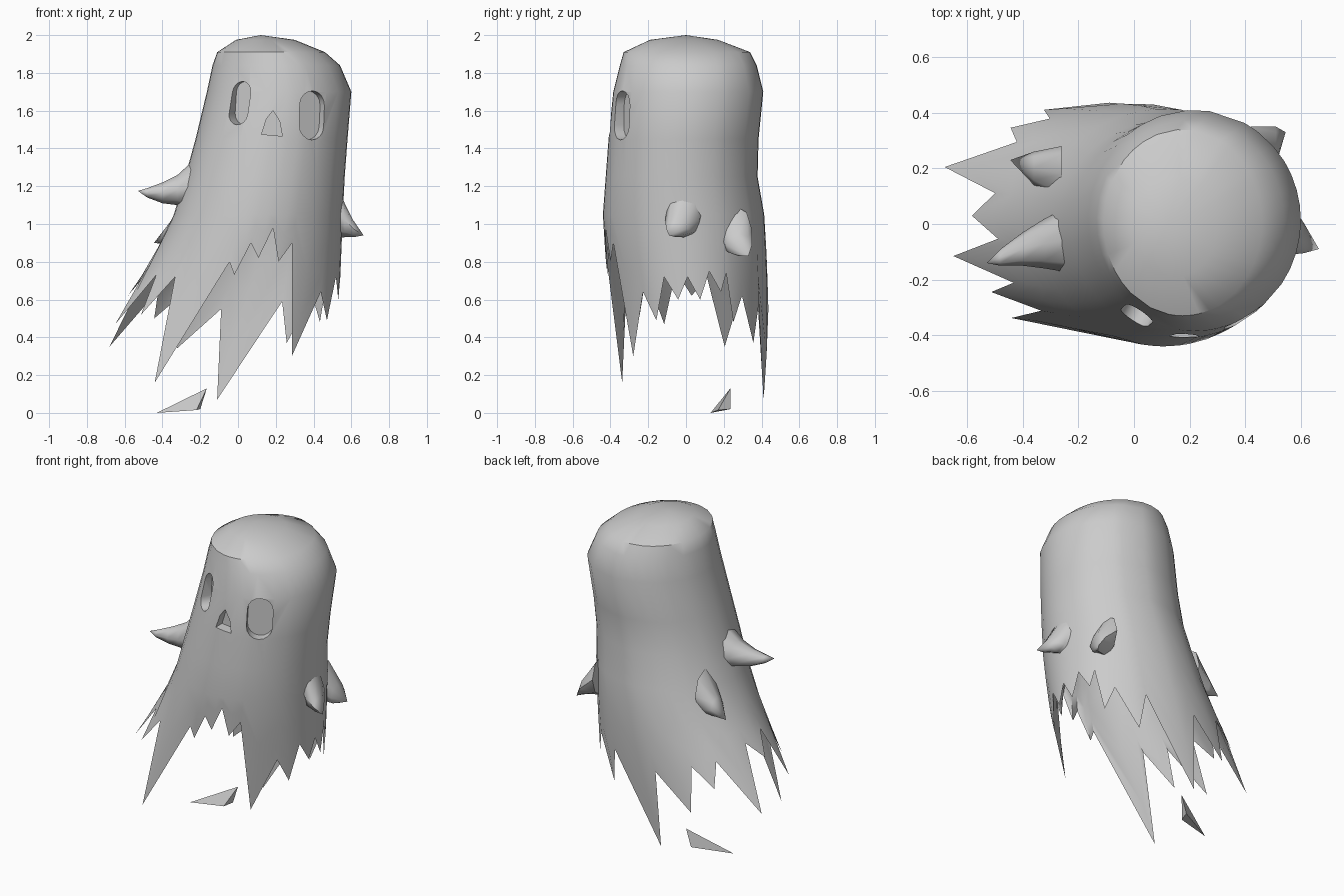
import bpy, bmesh
from math import sin, cos, pi, radians
from mathutils import Vector, Euler

if "Cube" in bpy.data.objects:
    bpy.data.objects.remove(bpy.data.objects["Cube"])

# Body outline by height: z, left x, right x, front y, back y
SECTIONS = [
    (1.975, -0.01, 0.30, -0.19, 0.17), (1.91, -0.11, 0.46, -0.33, 0.34),
    (1.84, -0.135, 0.54, -0.35, 0.375), (1.70, -0.165, 0.60, -0.385, 0.41),
    (1.45, -0.225, 0.58, -0.41, 0.385), (1.25, -0.28, 0.565, -0.425, 0.38),
    (1.05, -0.34, 0.555, -0.44, 0.415), (0.80, -0.46, 0.545, -0.425, 0.43),
    (0.45, -0.70, 0.53, -0.385, 0.44), (0.0, -0.90, 0.45, -0.365, 0.41),
]
RINGS = [s[0] for s in SECTIONS[:7]]

# Ragged hem: angle in degrees, height
HEM = [
    (0, .72), (8, .60), (16, .75), (24, .64), (29, .74), (33, .48), (42, .62),
    (54, .37), (62, .59), (82, .07), (94, .55), (109, .34), (120, .62),
    (129, .50), (138, .65), (154, .35), (166, .72), (178, .62), (188, .75),
    (200, .47), (211, .73), (220, .52), (229, .72), (246, .16), (260, .80),
    (266, .73), (270, .90), (277, .82), (282, .98), (290, .80), (297, .90),
    (311, .30), (325, .64), (334, .49), (343, .72), (352, .60),
]


def skin(angle, z, inset=0.0):
    """Point on the cloth at an angle and height."""
    for a, b in zip(SECTIONS, SECTIONS[1:]):
        if z >= b[0]:
            break
    t = (z - a[0]) / (b[0] - a[0])
    xl, xr, yf, yb = (p + (q - p) * t for p, q in zip(a[1:], b[1:]))
    a = radians(angle)
    return Vector(((xl + xr) / 2 + ((xr - xl) / 2 - inset) * cos(a),
                   (yf + yb) / 2 + ((yb - yf) / 2 - inset) * sin(a), z))


def finish(name, bm):
    bmesh.ops.recalc_face_normals(bm, faces=bm.faces)
    me = bpy.data.meshes.new(name)
    bm.to_mesh(me)
    bm.free()
    ob = bpy.data.objects.new(name, me)
    bpy.context.collection.objects.link(ob)
    return ob


def smooth(ob, angle=40):
    bpy.ops.object.select_all(action='DESELECT')
    ob.select_set(True)
    bpy.context.view_layer.objects.active = ob
    for m in list(ob.modifiers):
        bpy.ops.object.modifier_apply(modifier=m.name)
    bpy.ops.object.shade_smooth_by_angle(angle=radians(angle))


def loft(bm, rows):
    n = len(rows[0])
    for a, b in zip(rows, rows[1:]):
        for i in range(n):
            j = (i + 1) % n
            bm.faces.new((a[i], a[j], b[j], b[i]))


def fan(bm, row, tip):
    for i in range(len(row)):
        bm.faces.new((row[i], row[(i + 1) % len(row)], tip))


# Cloth: outer and inner skins meeting in a sharp hem
bm = bmesh.new()
hem = [bm.verts.new(skin(a, z)) for a, z in HEM]
for inner in (False, True):
    rows = []
    for z in RINGS:
        d = (0.12 if z > 1.3 else 0.06) if inner else 0
        drop = 0.10 if inner and z > 1.6 else 0
        rows.append([bm.verts.new(skin(a, z, d) - Vector((0, 0, drop)))
                     for a, _ in HEM])
    for f in (0.4, 0.75):
        d = 0.05 * (1 - f) if inner else 0
        rows.append([bm.verts.new(skin(a, 1.05 + (h - 1.05) * f, d))
                     for a, h in HEM])
    loft(bm, rows + [hem])
    fan(bm, rows[0], bm.verts.new((0.12, 0, 1.89 if inner else 2.0)))
cloth = finish("ghost_cloth", bm)


def carve(name, outline, place, yaw, tilt, depth):
    """Sink a recess with the given x-z outline into the cloth."""
    bm = bmesh.new()
    rows = [[bm.verts.new((x, y, z)) for x, z in outline]
            for y in (-0.2, depth)]
    loft(bm, rows)
    for r in rows:
        bm.faces.new(r)
    cut = finish(name, bm)
    cut.location = place
    cut.rotation_euler = Euler((0, tilt, yaw))
    cut.hide_render = True
    cut.hide_set(True)
    m = cloth.modifiers.new(name, 'BOOLEAN')
    m.operation, m.solver, m.object = 'DIFFERENCE', 'EXACT', cut
    return cut


def capsule(w, h, n=8):
    r = w / 2
    return [(r * cos(s + pi * i / n), r * sin(s + pi * i / n) + k * (h / 2 - r))
            for s, k in ((0, 1), (pi, -1)) for i in range(n + 1)]


# Eye and nose recesses
cutters = [
    carve("left_eye_cutter", capsule(.115, .23), (.01, -.33, 1.64), -.5, .07, .06),
    carve("right_eye_cutter", capsule(.15, .26), (.395, -.345, 1.575), .5, .05, .06),
    carve("nose_cutter", [(-.055, -.05), (.055, -.06), (.04, .02), (.005, .075),
                          (-.03, .03)], (.18, -.39, 1.525), 0, 0, .05),
]
bpy.context.view_layer.update()
smooth(cloth)
for c in cutters:
    bpy.data.objects.remove(c)


def sleeve(name, path, tip, sides=8):
    """Drooping cloth point: path of x, y, z, half width, half height."""
    bm = bmesh.new()
    rows = [[bm.verts.new((x, y + w * cos(2 * pi * i / sides),
                           z + h * sin(2 * pi * i / sides)))
             for i in range(sides)] for x, y, z, w, h in path]
    loft(bm, rows)
    bm.faces.new(rows[0])
    fan(bm, rows[-1], bm.verts.new(tip))
    smooth(finish(name, bm), 50)


# Arms and folded cloth points
sleeve("left_arm", [(-.20, -.05, 1.21, .13, .16), (-.32, -.07, 1.18, .09, .08),
                    (-.40, -.09, 1.165, .06, .055), (-.48, -.12, 1.165, .03, .025)],
       (-.53, -.14, 1.175))
sleeve("right_arm", [(.49, .0, 1.10, .10, .18), (.565, -.02, 1.02, .09, .09),
                     (.61, -.05, .975, .055, .045)], (.665, -.09, .94))
sleeve("right_back_fold", [(.42, .25, .97, .10, .13), (.51, .28, .89, .07, .06)],
       (.545, .33, .83))
sleeve("left_back_fold", [(-.26, .18, 1.02, .10, .14), (-.36, .20, .95, .06, .06)],
       (-.445, .23, .90))

# Loose scrap on the ground
bm = bmesh.new()
for p in ((-.43, .13, 0), (-.20, .235, .02), (-.165, .235, .13), (-.25, .20, .06),
          (-.22, .17, .015)):
    bm.verts.new(p)
bmesh.ops.convex_hull(bm, input=bm.verts)
finish("loose_scrap", bm)
